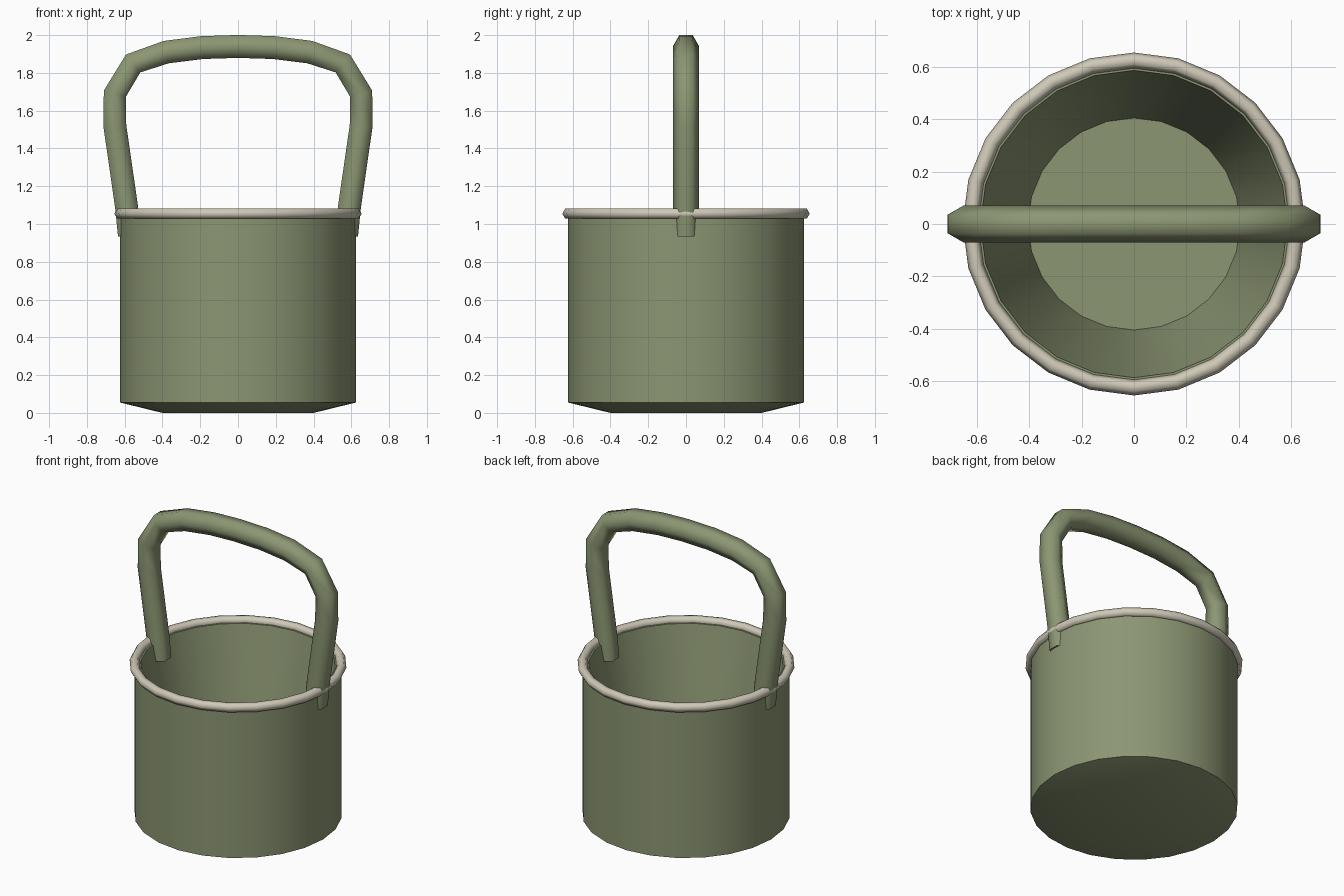
import bpy, bmesh, math
from mathutils import Vector

if "Cube" in bpy.data.objects:
    bpy.data.objects.remove(bpy.data.objects["Cube"], do_unlink=True)


def make_material(name, rgb):
    mat = bpy.data.materials.new(name)
    mat.use_nodes = True
    mat.diffuse_color = (*rgb, 1)
    mat.node_tree.nodes["Principled BSDF"].inputs["Base Color"].default_value = (*rgb, 1)
    return mat


def skin(name, rings, mat, angle, cap=True):
    """Join a row of vertex rings with quads; cap the ends or close the loop."""
    bm = bmesh.new()
    loops = [[bm.verts.new(p) for p in ring] for ring in rings]
    pairs = list(zip(loops, loops[1:]))
    if cap:
        bm.faces.new(loops[0])
        bm.faces.new(loops[-1])
    else:
        pairs.append((loops[-1], loops[0]))
    for a, b in pairs:
        for i in range(len(a)):
            j = (i + 1) % len(a)
            bm.faces.new((a[i], a[j], b[j], b[i]))
    bmesh.ops.recalc_face_normals(bm, faces=bm.faces)
    mesh = bpy.data.meshes.new(name)
    bm.to_mesh(mesh)
    bm.free()
    mesh.materials.append(mat)
    obj = bpy.data.objects.new(name, mesh)
    bpy.context.collection.objects.link(obj)
    bpy.ops.object.select_all(action='DESELECT')
    obj.select_set(True)
    bpy.context.view_layer.objects.active = obj
    bpy.ops.object.shade_smooth_by_angle(angle=math.radians(angle))
    return obj


def circle(radius, z, sides=24):
    steps = [math.tau * i / sides for i in range(sides)]
    return [(radius * math.cos(a), radius * math.sin(a), z) for a in steps]


green = make_material("sage green", (0.26, 0.305, 0.17))
cream = make_material("cream", (0.62, 0.58, 0.47))

# Bucket: outer wall, then the tapered inside down to the floor
profile = [(0.4, 0), (0.625, 0.055), (0.625, 1.05), (0.587, 1.05), (0.405, 0.06)]
skin("bucket", [circle(r, z) for r, z in profile], green, 40)

# Rim: six-sided ring around the mouth
hexagon = [math.tau * i / 6 for i in range(6)]
skin("rim", [circle(0.625 + 0.03 * math.cos(a), 1.055 + 0.03 * math.sin(a)) for a in hexagon],
     cream, 70, cap=False)

# Handle: six-sided tube swept along a mirrored arch
half = [(0.575, 0.94), (0.59, 1.09), (0.652, 1.52), (0.652, 1.69),
        (0.555, 1.85), (0.38, 1.91), (0.19, 1.934)]
path = [Vector((x, 0, z)) for x, z in half]
path += [Vector((0, 0, 1.94))] + [Vector((-p.x, 0, p.z)) for p in reversed(path)]
side = Vector((0, 1, 0))
rings = []
for i, p in enumerate(path):
    before, after = path[max(i - 1, 0)], path[min(i + 1, len(path) - 1)]
    tangent = (p - before).normalized() + (after - p).normalized()
    out = side.cross(tangent.normalized())
    rings.append([p + 0.07 * (side * math.cos(a) + out * math.sin(a)) for a in hexagon])
skin("handle", rings, green, 70)
